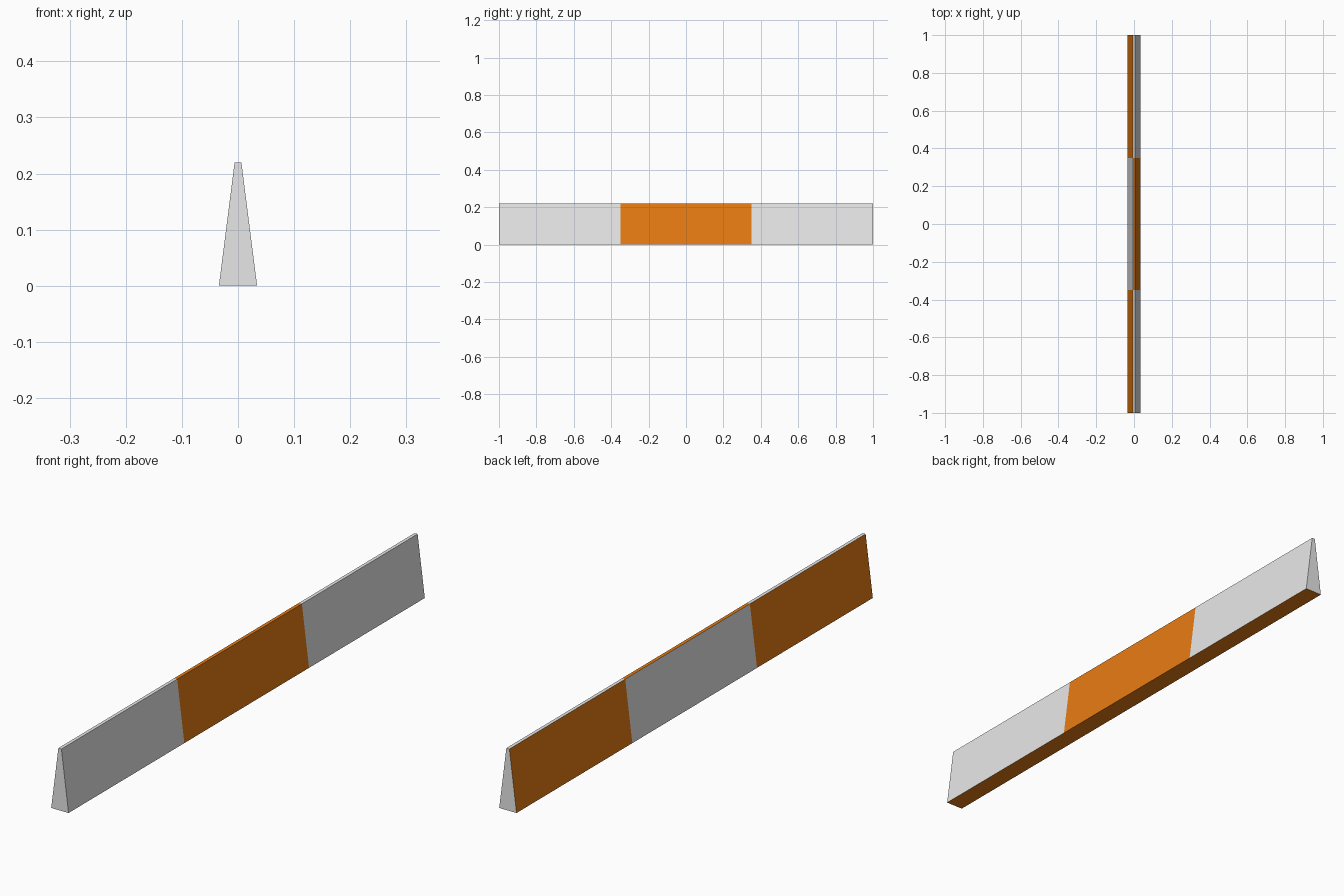
import bpy, bmesh

if "Cube" in bpy.data.objects:
    bpy.data.objects.remove(bpy.data.objects["Cube"])

# Tapered barrier: trapezoid profile swept along y in three painted sections
PROFILE = [(-0.034, 0.0), (0.034, 0.0), (0.006, 0.22), (-0.006, 0.22)]
STATIONS = [-1.0, -0.35, 0.35, 1.0]


def make_material(name, rgb):
    mat = bpy.data.materials.new(name)
    mat.diffuse_color = (*rgb, 1.0)
    mat.use_nodes = True
    mat.node_tree.nodes["Principled BSDF"].inputs["Base Color"].default_value = mat.diffuse_color
    return mat


white = make_material("white", (0.8, 0.8, 0.8))
orange = make_material("orange", (0.8, 0.2, 0.006))

bm = bmesh.new()
rings = [[bm.verts.new((x, y, z)) for x, z in PROFILE] for y in STATIONS]

# long sides, top and bottom
for a, b in zip(rings, rings[1:]):
    for i in range(4):
        j = (i + 1) % 4
        bm.faces.new((a[i], a[j], b[j], b[i]))

# end caps
bm.faces.new(rings[0])
bm.faces.new(rings[-1])
bmesh.ops.recalc_face_normals(bm, faces=bm.faces)

# paint: orange base; left side orange at the ends, right side and top orange in the middle
for f in bm.faces:
    n = f.normal
    middle = abs(f.calc_center_median().y) < 0.35
    if abs(n.y) > 0.5:
        is_orange = False
    elif n.z < -0.5:
        is_orange = True
    elif n.x < -0.5:
        is_orange = not middle
    else:
        is_orange = middle
    f.material_index = int(is_orange)

mesh = bpy.data.meshes.new("barrier_beam")
bm.to_mesh(mesh)
bm.free()
mesh.materials.append(white)
mesh.materials.append(orange)
bpy.context.collection.objects.link(bpy.data.objects.new("barrier_beam", mesh))
